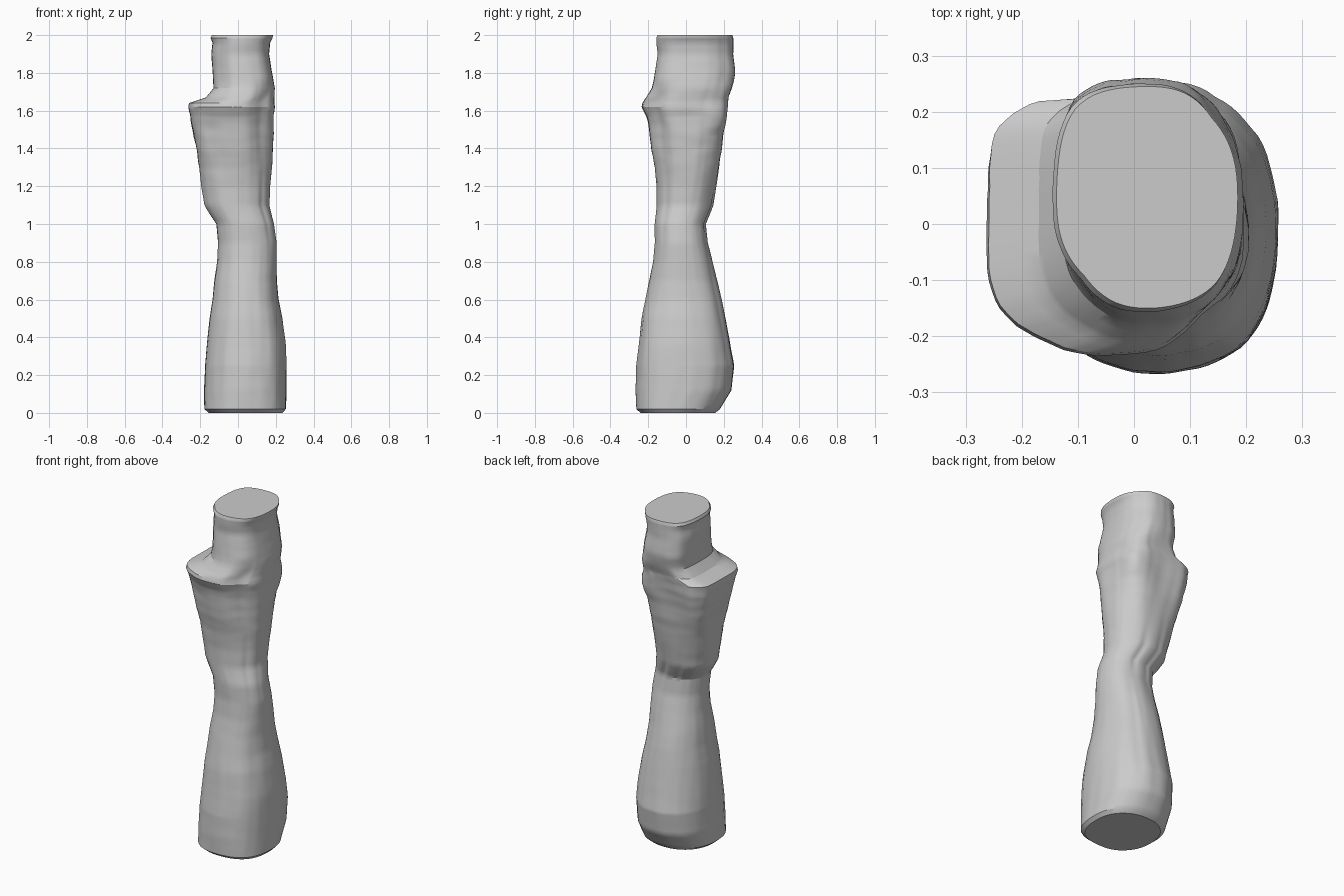
import bpy, bmesh, math
from mathutils import noise, Vector

if "Cube" in bpy.data.objects:
    bpy.data.objects.remove(bpy.data.objects["Cube"])

# Profile: height, left, right, front, back
P = [
    (0.00, -.155, .235, -.24, .155), (0.02, -.178, .253, -.263, .18),
    (0.12, -.18, .257, -.265, .24), (0.25, -.175, .257, -.262, .255),
    (0.36, -.165, .253, -.25, .235), (0.50, -.15, .235, -.235, .21),
    (0.60, -.135, .215, -.215, .19), (0.70, -.125, .205, -.195, .165),
    (0.80, -.11, .205, -.175, .14), (0.90, -.105, .205, -.165, .115),
    (1.00, -.115, .19, -.165, .105), (1.06, -.155, .175, -.158, .13),
    (1.10, -.178, .165, -.155, .145), (1.20, -.195, .17, -.155, .16),
    (1.30, -.205, .18, -.165, .175), (1.40, -.22, .185, -.185, .19),
    (1.50, -.24, .187, -.195, .20), (1.57, -.253, .188, -.21, .21),
    (1.62, -.262, .195, -.235, .215), (1.64, -.26, .194, -.23, .218),
    (1.67, -.17, .193, -.21, .225), (1.72, -.13, .195, -.18, .243),
    (1.80, -.135, .18, -.165, .26), (1.90, -.142, .165, -.15, .25),
    (1.96, -.135, .17, -.157, .25), (1.985, -.145, .183, -.157, .25),
    (2.00, -.138, .185, -.15, .245),
]
SEG = 80


def sample(z):
    for a, b in zip(P, P[1:]):
        if z <= b[0]:
            t = (z - a[0]) / (b[0] - a[0])
            return [u + (v - u) * t for u, v in zip(a[1:], b[1:])]
    return P[-1][1:]


def bump(z, c, w):
    return math.exp(-((z - c) / w) ** 2)


def turn(a, deg):
    d = a - math.radians(deg)
    return math.degrees(math.atan2(math.sin(d), math.cos(d)))


def surface_point(z, a):
    x0, x1, y0, y1 = sample(z)
    head = min(1, max(0, (z - 1.15) / .3)) * min(1, max(0, (1.95 - z) / .3))
    cap = min(1, max(0, (z - 1.68) / .1))
    base = min(1, max(0, (.6 - z) / .3))
    e = 2 / (2.2 + .4 * head)
    c, s = math.cos(a), math.sin(a)
    x = math.copysign(abs(c) ** e, c) * (x1 - x0) / 2
    y = math.copysign(abs(s) ** e, s) * (y1 - y0) / 2
    # Diagonal lobes: lopsided head, squarer front right of base and cap
    f = 1
    for ang, k in ((135, .12 * head * (1 - cap) + .09 * cap),
                   (45, .15 * bump(z, 1.57, .1) - .02 * cap),
                   (-45, -.12 * head * (1 - cap) + .05 * cap + .04 * base),
                   (-135, -.04 * cap)):
        f += k * max(0, math.cos(a - math.radians(ang))) * math.sin(2 * a) ** 2
    # Long grain on the shaft, wrinkled bands on the head
    edge = min(1, z / .08, (2 - z) / .04)
    f += edge * .014 * noise.noise(Vector((c * 6, s * 6, z * 3)))
    f += edge * (.2 + head) * .016 * noise.noise(Vector((c * 1.5, s * 1.5, z * 22)))
    # Creases running up the back into the neck
    for ang, depth, zc, w in ((75, .07, 1.05, .12), (105, .05, 1.02, .2), (62, .03, .65, .3),
                              (-40, .03, 1.1, .2), (-75, .015, .6, .3)):
        f -= depth * bump(turn(a, ang), 0, 6) * bump(z, zc, w)
    return (x * f + (x0 + x1) / 2, y * f + (y0 + y1) / 2, z)


# Ring heights: even steps plus the profile's own breaks
heights = sorted({round(p[0], 3) for p in P} | {round(i * .02, 3) for i in range(101)})
bm = bmesh.new()
rings = [[bm.verts.new(surface_point(z, 2 * math.pi * i / SEG)) for i in range(SEG)] for z in heights]
for lo, hi in zip(rings, rings[1:]):
    for i in range(SEG):
        j = (i + 1) % SEG
        bm.faces.new((lo[i], lo[j], hi[j], hi[i]))
# Flat foot and flat cut top
bm.faces.new(rings[0][::-1])
bm.faces.new(rings[-1])

mesh = bpy.data.meshes.new("carved_column")
bm.to_mesh(mesh)
bm.free()
column = bpy.data.objects.new("carved_column", mesh)
bpy.context.collection.objects.link(column)
bpy.context.view_layer.objects.active = column
column.select_set(True)
bpy.ops.object.shade_smooth_by_angle(angle=math.radians(30))
